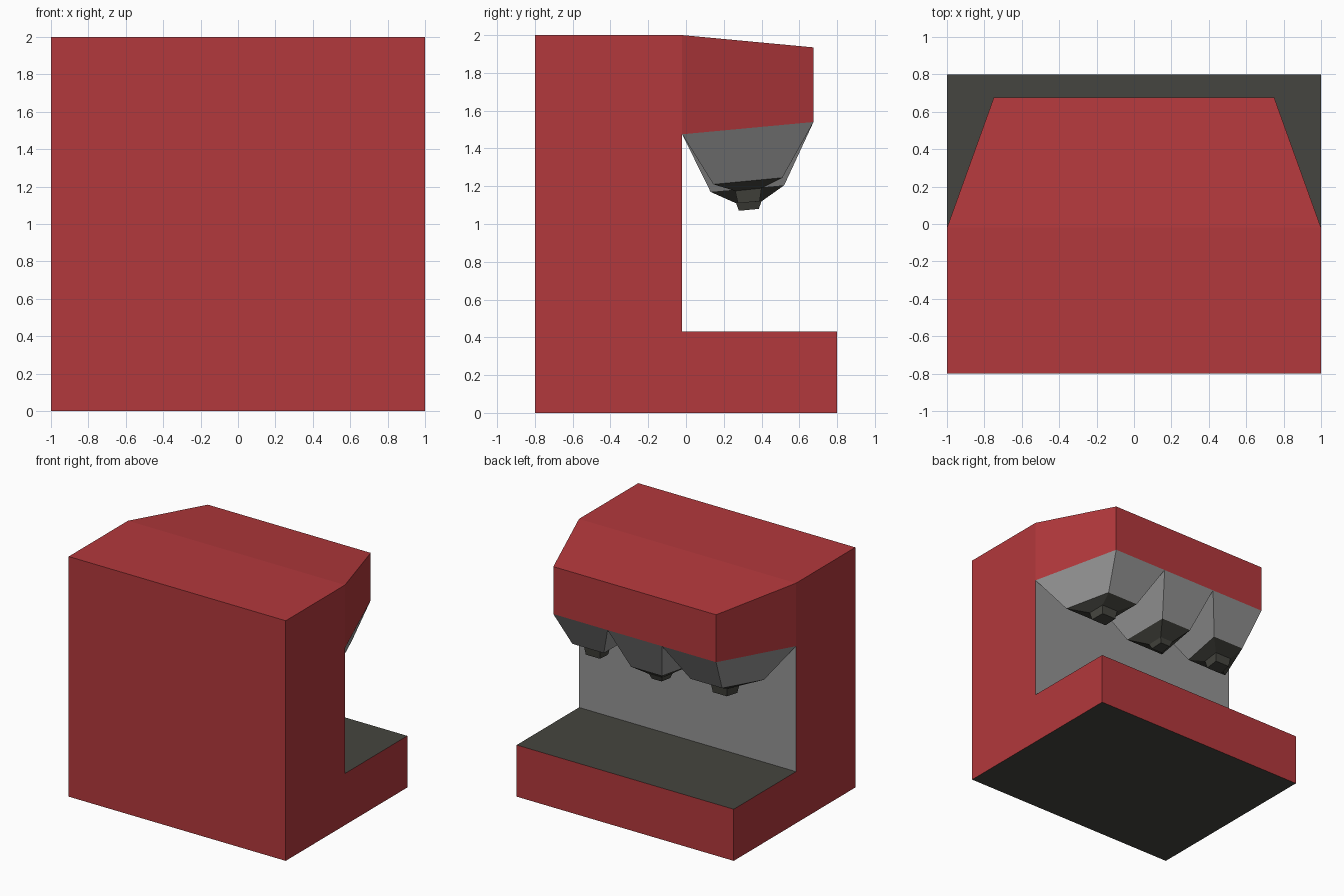
import bpy

if "Cube" in bpy.data.objects:
    bpy.data.objects.remove(bpy.data.objects["Cube"])


def material(name, color):
    m = bpy.data.materials.new(name)
    m.diffuse_color = (*color, 1)
    m.use_nodes = True
    m.node_tree.nodes["Principled BSDF"].inputs["Base Color"].default_value = m.diffuse_color
    return m


red = material("red_paint", (0.45, 0.04, 0.045))
dark = material("dark_metal", (0.06, 0.06, 0.05))
grey = material("grey_metal", (0.3, 0.3, 0.3))
RED, DARK, GREY = 0, 1, 2


def build(name, verts, faces, slots):
    mesh = bpy.data.meshes.new(name)
    mesh.from_pydata(verts, [], faces)
    for m in (red, dark, grey):
        mesh.materials.append(m)
    for poly, slot in zip(mesh.polygons, slots):
        poly.material_index = slot
    ob = bpy.data.objects.new(name, mesh)
    bpy.context.collection.objects.link(ob)
    return ob


# Housing: C-shaped side profile (y, z, half width) with a tapered head
profile = [(-.8, 0, 1), (.8, 0, 1), (.8, .43, 1), (-.02, .43, 1), (-.02, 1.475, 1),
           (.675, 1.54, .75), (.675, 1.935, .75), (-.02, 2, 1), (-.8, 2, 1)]
n = len(profile)
verts = [(s * w, y, z) for s in (1, -1) for y, z, w in profile]
strip_slots = {0: DARK, 2: DARK, 3: GREY}   # underside, counter, rear wall
faces, slots = [], []
for i in range(n):
    if i == 4:                              # head underside is closed by the funnels
        continue
    j = (i + 1) % n
    faces.append((i, i + n, j + n, j))
    slots.append(strip_slots.get(i, RED))
for side in ((0, 1, 2, 3, 4, 7, 8), (4, 5, 6, 7)):
    faces += [side, tuple(i + n for i in reversed(side))]
    slots += [RED, RED]
build("housing", verts, faces, slots)


# Funnel: four-sided rings (back left x, back right x, front left x, front right x,
# back y, front y, back z, front z) joined from the head down to the nozzle tip
def funnel(name, rings, mirror=False):
    verts, faces, slots = [], [], []
    for a, b, c, d, y0, y1, z0, z1 in rings:
        if mirror:
            a, b, c, d = -b, -a, -d, -c
        verts += [(a, y0, z0), (b, y0, z0), (d, y1, z1), (c, y1, z1)]
    for r in range(len(rings) - 1):
        u, l = 4 * r, 4 * r + 4
        for i in range(4):
            j = (i + 1) % 4
            faces.append((l + i, l + j, u + j, u + i))
            slots.append(GREY if r == 0 else DARK)
    faces.append(tuple(reversed(range(len(verts) - 4, len(verts)))))
    slots.append(DARK)
    build(name, verts, faces, slots)


middle = [(-.333, .333, -.25, .25, -.02, .675, 1.475, 1.54),
          (-.18, .18, -.143, .143, .13, .52, 1.17, 1.205),
          (-.065, .065, -.06, .06, .265, .40, 1.11, 1.12),
          (-.05, .05, -.045, .045, .28, .385, 1.07, 1.08)]
outer = [(.333, 1, .25, .75, -.02, .675, 1.475, 1.54),
         (.44, .82, .40, .69, .145, .51, 1.21, 1.245),
         (.515, .675, .51, .66, .26, .40, 1.175, 1.19),
         (.525, .665, .52, .65, .275, .39, 1.11, 1.12)]
funnel("middle_funnel", middle)
funnel("right_funnel", outer)
funnel("left_funnel", outer, mirror=True)
